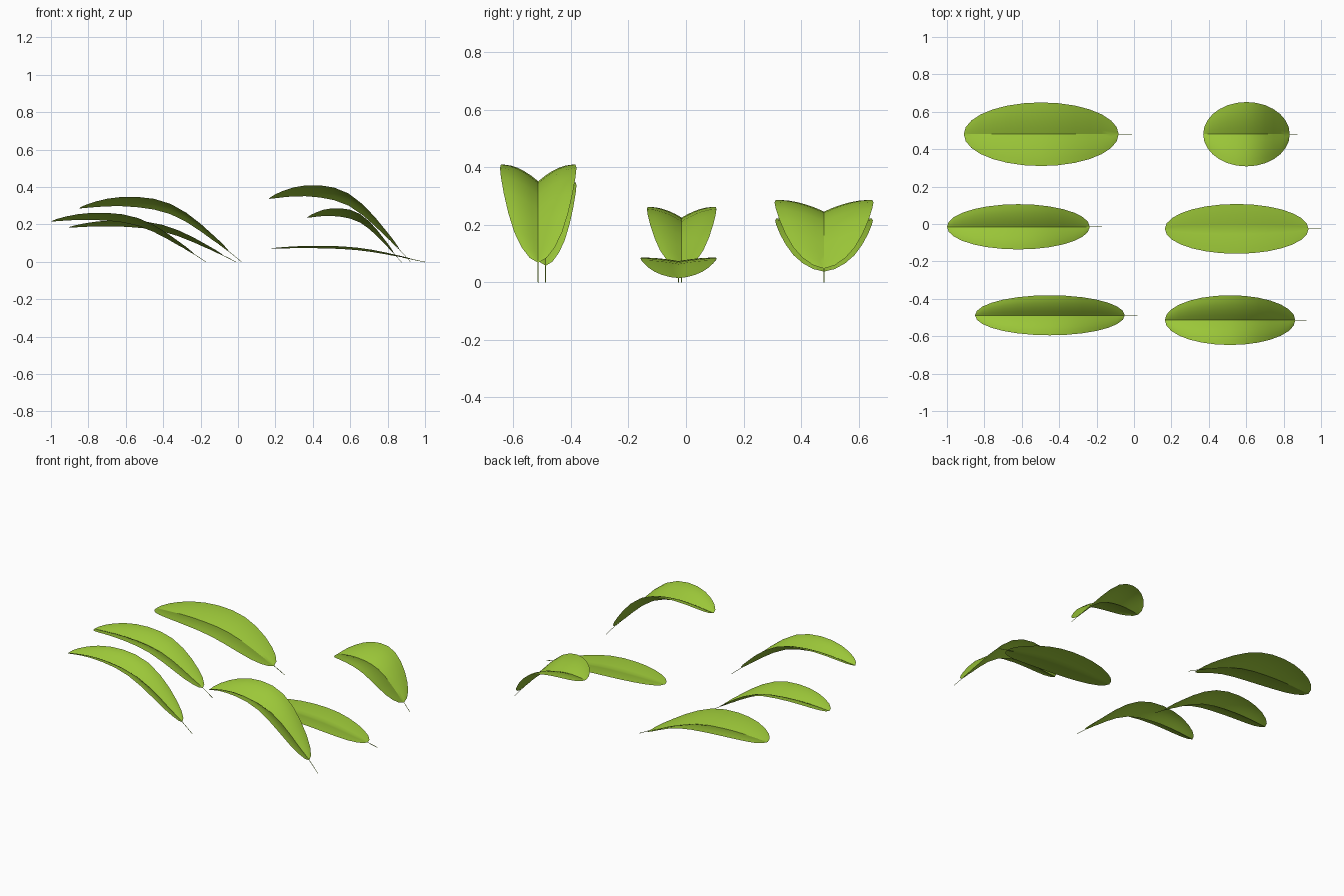
import bpy, bmesh, math

if "Cube" in bpy.data.objects:
    bpy.data.objects.remove(bpy.data.objects["Cube"])

# shared spine profile: distance from stem end (0..1) -> height (1 = tip height)
SPINE = [(0, 0), (.08, .2), (.18, .41), (.32, .71), (.464, .925),
         (.58, 1.0), (.7, 1.038), (.82, 1.042), (1, 1)]
ROWS, SIDE = 14, 5

mat = bpy.data.materials.new("leaf_green")
mat.diffuse_color = (0.33, 0.57, 0.04, 1)
mat.use_nodes = True
mat.node_tree.nodes["Principled BSDF"].inputs["Base Color"].default_value = mat.diffuse_color


def spine(u):
    # smooth interpolation through the profile points
    n = len(SPINE)
    i = max(k for k in range(n - 1) if SPINE[k][0] <= u + 1e-9)

    def slope(k):
        a, b = SPINE[max(k - 1, 0)], SPINE[min(k + 1, n - 1)]
        return (b[1] - a[1]) / (b[0] - a[0])
    (x0, y0), (x1, y1) = SPINE[i], SPINE[i + 1]
    h = x1 - x0
    t = (u - x0) / h
    return ((2*t**3 - 3*t**2 + 1) * y0 + (t**3 - 2*t**2 + t) * h * slope(i)
            + (3*t**2 - 2*t**3) * y1 + (t**3 - t**2) * h * slope(i + 1))


def finish(bm, name):
    bmesh.ops.remove_doubles(bm, verts=bm.verts, dist=1e-5)
    me = bpy.data.meshes.new(name)
    bm.to_mesh(me)
    bm.free()
    me.materials.append(mat)
    ob = bpy.data.objects.new(name, me)
    bpy.context.collection.objects.link(ob)
    bpy.context.view_layer.objects.active = ob
    ob.select_set(True)
    bpy.ops.object.shade_smooth_by_angle(angle=math.radians(25))
    ob.select_set(False)


def leaf(name, base, tip, y, half, height):
    # blade: elliptical outline, folded up on both sides of the midrib
    bm = bmesh.new()
    rows = []
    for i in range(ROWS + 1):
        a = math.pi * i / ROWS
        u, w = .54 - .46 * math.cos(a), max(math.sin(a), 0)
        row = []
        for j in range(-SIDE, SIDE + 1):
            t = j / SIDE
            lift = .2 * w**1.4 * (1 - (1 - abs(t))**1.8)
            row.append(bm.verts.new((base + (tip - base) * u, y + half * w * t,
                                     height * (spine(u) + lift))))
        rows.append(row)
    for r, s in zip(rows, rows[1:]):
        for j in range(2 * SIDE):
            bm.faces.new((r[j], r[j + 1], s[j + 1], s[j]))
    bmesh.ops.dissolve_degenerate(bm, dist=1e-5, edges=bm.edges)
    finish(bm, name + "_blade")

    # stem: thin three-sided strand running into the midrib
    bm = bmesh.new()
    rings = []
    for u, r in ((0, .002), (.04, .002), (.08, .002), (.14, .001)):
        rings.append([bm.verts.new((base + (tip - base) * u, y + r * dy,
                                    height * spine(u) + r * dz))
                      for dy, dz in ((-.87, 0), (.87, 0), (0, -1.5))])
    for p, q in zip(rings, rings[1:]):
        for k in range(3):
            bm.faces.new((p[k], p[(k + 1) % 3], q[(k + 1) % 3], q[k]))
    bmesh.ops.recalc_face_normals(bm, faces=bm.faces)
    finish(bm, name + "_stem")


# six leaves: stem end x, tip x, y, half width, tip height
leaf("leaf_back_left", -.01, -.91, .48, .17, .182)
leaf("leaf_back_right", .873, .37, .48, .172, .235)
leaf("leaf_middle_left", -.17, -1.0, -.015, .121, .215)
leaf("leaf_middle_right", 1.0, .165, -.026, .133, .07)
leaf("leaf_front_left", .02, -.85, -.488, .107, .285)
leaf("leaf_front_right", .923, .165, -.514, .133, .336)
